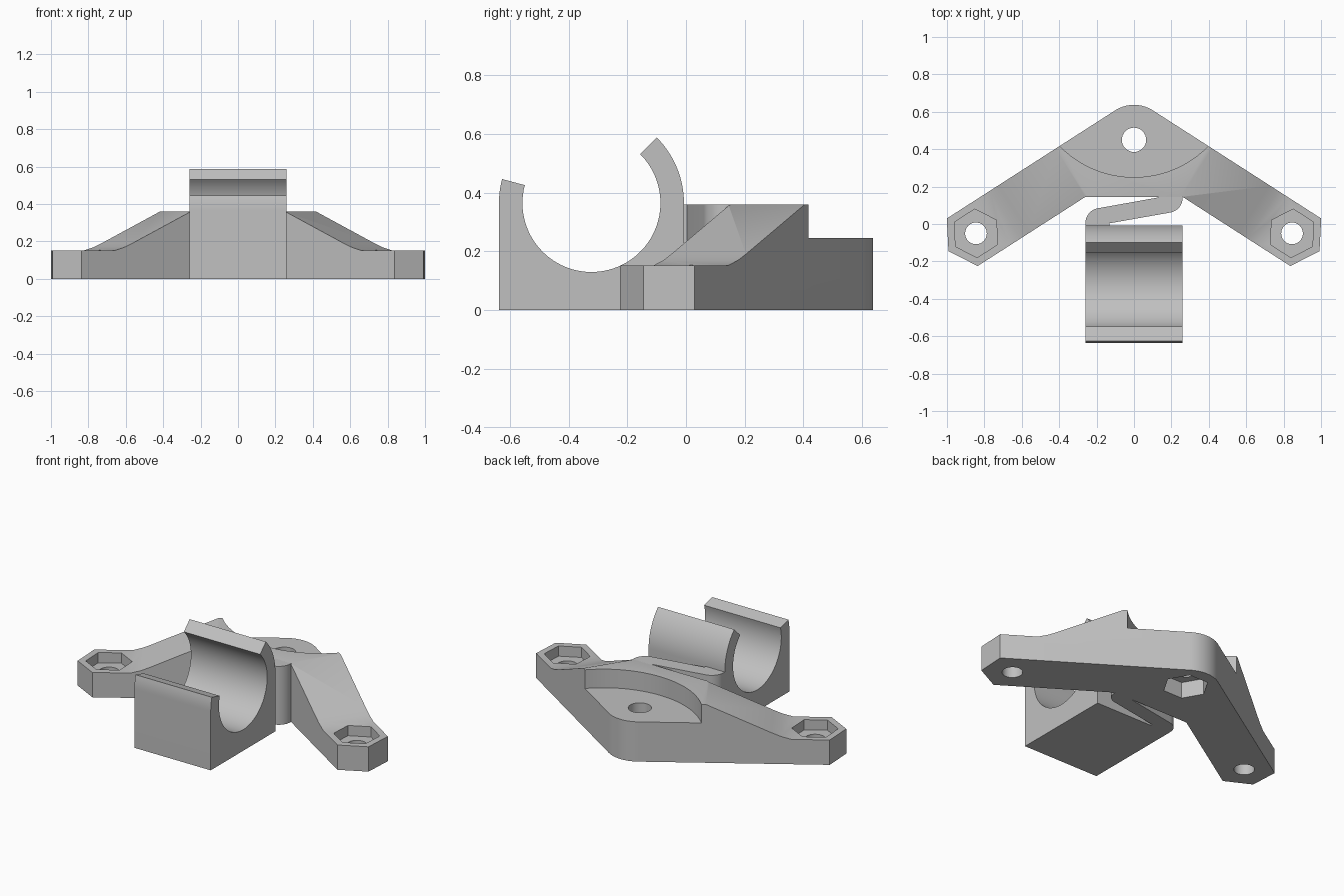
import bpy
from math import sin, cos, radians
from mathutils import Matrix, Vector

cube = bpy.data.objects.get("Cube")
if cube:
    bpy.data.objects.remove(cube, do_unlink=True)

grey = bpy.data.materials.new("plain grey")
grey.use_nodes = True
COLOUR = (0.53, 0.53, 0.53, 1)
grey.diffuse_color = COLOUR
grey.node_tree.nodes["Principled BSDF"].inputs["Base Color"].default_value = COLOUR

XY = Matrix.Identity(4)
# Local x -> world y, local y -> world z, extrusion -> world x
YZ = Matrix(((0, 0, 1, 0), (1, 0, 0, 0), (0, 1, 0, 0), (0, 0, 0, 1)))


def prism(name, outline, low, high, frame=XY):
    """Extrude a closed outline from low to high in the given frame."""
    n = len(outline)
    verts = [frame @ Vector((x, y, h)) for h in (low, high) for x, y in outline]
    faces = [tuple(reversed(range(n))), tuple(range(n, 2 * n))]
    faces += [(i, (i + 1) % n, n + (i + 1) % n, n + i) for i in range(n)]
    mesh = bpy.data.meshes.new(name)
    mesh.from_pydata(verts, [], faces)
    mesh.materials.append(grey)
    obj = bpy.data.objects.new(name, mesh)
    bpy.context.collection.objects.link(obj)
    return obj


def arc(cx, cy, r, start, end, steps):
    angles = [radians(start + (end - start) * i / steps) for i in range(steps + 1)]
    return [(cx + r * cos(a), cy + r * sin(a)) for a in angles]


def ring(cx, cy, r, sides, turn=0):
    return arc(cx, cy, r, turn, turn + 360, sides)[:-1]


def select(obj):
    bpy.ops.object.select_all(action="DESELECT")
    obj.select_set(True)
    bpy.context.view_layer.objects.active = obj


def cut(target, cutter):
    mod = target.modifiers.new("cut", "BOOLEAN")
    mod.operation = "DIFFERENCE"
    mod.solver = "EXACT"
    mod.object = cutter
    select(target)
    bpy.ops.object.modifier_apply(modifier=mod.name)
    bpy.data.objects.remove(cutter, do_unlink=True)


def smooth(obj):
    select(obj)
    bpy.ops.object.shade_smooth_by_angle(angle=radians(30))


TOP, PAD = 0.36, 0.153
FOOT = (0.845, -0.05)
WIDE = 0.26

# Bracket plan: rounded apex, two arms with half-hexagon ends
right_end = arc(*FOOT, 0.175, -93, 27, 2)
half = [(WIDE, 0.145)] + right_end + arc(0, 0.45, 0.187, 57, 90, 8)
mirrored = [(-x, y) for x, y in reversed(half[:-1])]
bracket = prism("bracket", half + mirrored, 0, TOP)

# Sloped arm tops, bolt holes and nut pockets on both arms
slope = [(0.13, TOP), (0.5, 0.191), (0.55, 0.17), (0.61, PAD),
         (1.3, PAD), (1.3, 0.6), (0.13, 0.6)]
along = Vector((cos(radians(-33)), sin(radians(-33)), 0))
across = Vector((-along.y, along.x, 0))
middle = across.dot(Vector((*FOOT, 0)))
for side in (1, -1):
    frame = Matrix.Diagonal((side, 1, 1, 1)) @ Matrix((
        (along.x, 0, across.x, 0), (along.y, 0, across.y, 0),
        (0, 1, 0, 0), (0, 0, 0, 1)))
    cutter = prism("slope_cutter", slope, middle - 0.2, middle + 0.2, frame)
    select(cutter)
    bpy.ops.object.mode_set(mode="EDIT")
    bpy.ops.mesh.select_all(action="SELECT")
    bpy.ops.mesh.normals_make_consistent(inside=False)
    bpy.ops.object.mode_set(mode="OBJECT")
    cut(bracket, cutter)
    x, y = side * FOOT[0], FOOT[1]
    cut(bracket, prism("pocket_cutter", ring(x, y, 0.13, 6, 90 - side * 3), 0.09, 0.5))
    cut(bracket, prism("hole_cutter", ring(x, y, 0.058, 32), -0.1, 0.5))

# Round seat behind the apex, with a hole and a nut pocket below
cut(bracket, prism("seat_cutter", ring(0, 0.806, 0.556, 96), 0.245, 0.6))
cut(bracket, prism("apex_pocket_cutter", ring(0, 0.45, 0.13, 6), -0.1, 0.1))
cut(bracket, prism("apex_hole_cutter", ring(0, 0.45, 0.065, 32), -0.1, 0.5))
smooth(bracket)

# Open tube clip: flat block below, two curved jaws above
cy, cz = -0.322, 0.365
clip_profile = ([(cy - 0.315, 0), (cy + 0.315, 0)]
                + arc(cy, cz, 0.315, 0, 45, 14)
                + arc(cy, cz, 0.235, 45, -195, 60)
                + arc(cy, cz, 0.315, 165, 180, 5))
clip = prism("tube_clip", clip_profile, -WIDE, WIDE, YZ)
smooth(clip)

# Slanted flexible link joining clip and bracket
link_plan = ([(-0.13, -0.01), (-0.13, 0.004)]
             + arc(0.18, 0.14, 0.08, -80, 0, 8)
             + [(WIDE, 0.15), (0.13, 0.15), (0.13, 0.142)]
             + arc(-0.18, 0.005, 0.08, 100, 180, 8)
             + [(-WIDE, -0.01)])
link = prism("flexible_link", link_plan, 0, TOP)
smooth(link)
